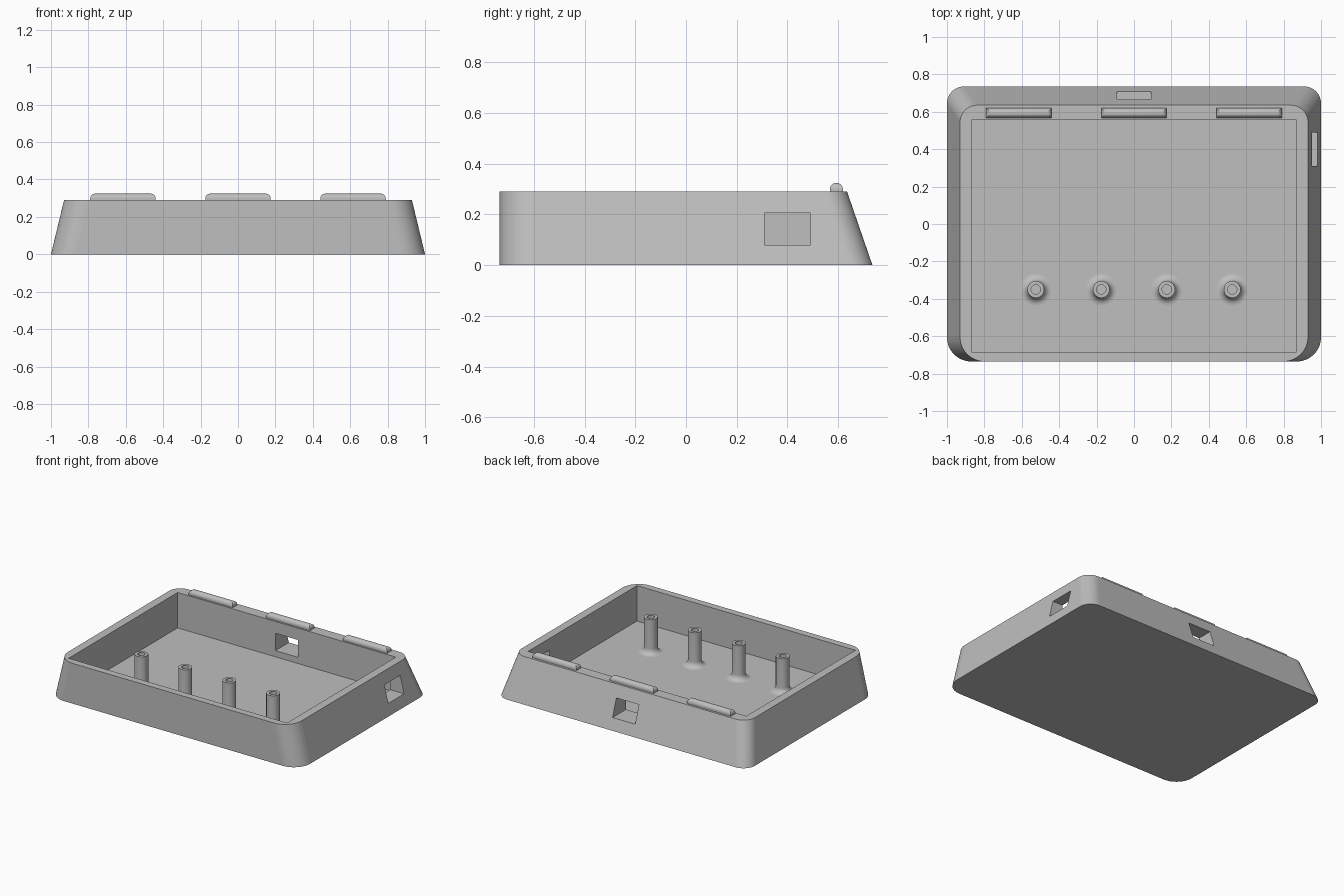
import bpy
import bmesh
from math import sin, cos, pi

cube = bpy.data.objects.get("Cube")
if cube:
    bpy.data.objects.remove(cube, do_unlink=True)

GREY = (0.52, 0.52, 0.52, 1)
grey = bpy.data.materials.new("light grey plastic")
grey.use_nodes = True
grey.diffuse_color = GREY
grey.node_tree.nodes["Principled BSDF"].inputs["Base Color"].default_value = GREY

RIM, FLOOR = 0.29, 0.035


def rounded_rect(x0, x1, y0, y1, front_r, back_r, steps=12):
    """Counter-clockwise outline with separate front and back corner radii."""
    corners = [(x1, y0, -1, 1, front_r, -pi / 2), (x1, y1, -1, -1, back_r, 0),
               (x0, y1, 1, -1, back_r, pi / 2), (x0, y0, 1, 1, front_r, pi)]
    points = []
    for x, y, dx, dy, r, start in corners:
        for i in range(steps + 1):
            a = start + pi / 2 * i / steps
            points.append((x + dx * r + r * cos(a), y + dy * r + r * sin(a)))
    return points


def loft(name, rings, smooth=lambda ring, side: False, caps=True):
    """Skin a stack of closed rings, optionally capping both ends."""
    bm = bmesh.new()
    loops = [[bm.verts.new(p) for p in ring] for ring in rings]
    n = len(loops[0])
    for k, (low, high) in enumerate(zip(loops, loops[1:])):
        for i in range(n):
            j = (i + 1) % n
            face = bm.faces.new((low[i], low[j], high[j], high[i]))
            face.smooth = smooth(k, i)
    if caps:
        bm.faces.new(loops[0][::-1])
        bm.faces.new(loops[-1])
    bmesh.ops.recalc_face_normals(bm, faces=bm.faces[:])
    mesh = bpy.data.meshes.new(name)
    bm.to_mesh(mesh)
    bm.free()
    mesh.materials.append(grey)
    obj = bpy.data.objects.new(name, mesh)
    bpy.context.collection.objects.link(obj)
    return obj


def box(name, x0, x1, y0, y1, z0, z1):
    corners = [(x0, y0), (x1, y0), (x1, y1), (x0, y1)]
    return loft(name, [[(x, y, z) for x, y in corners] for z in (z0, z1)])


def cut(target, cutter):
    cutter.hide_render = True
    mod = target.modifiers.new("cut", "BOOLEAN")
    mod.operation = "DIFFERENCE"
    mod.solver = "EXACT"
    mod.object = cutter
    bpy.context.view_layer.objects.active = target
    bpy.ops.object.modifier_apply(modifier=mod.name)
    bpy.data.objects.remove(cutter, do_unlink=True)


# Tray body: sides and back lean inwards, front is upright
STEPS = 12
bottom = rounded_rect(-1, 1, -0.735, 0.735, 0.13, 0.09, STEPS)
top = rounded_rect(-0.93, 0.93, -0.735, 0.635, 0.13, 0.09, STEPS)
tray = loft("tray_body",
            [[(x, y, 0) for x, y in bottom], [(x, y, RIM) for x, y in top]],
            smooth=lambda k, i: i % (STEPS + 1) != STEPS)

# Square-cornered cavity, then a port in the back wall and one in the left wall
cut(tray, box("cavity_cutter", -0.87, 0.87, -0.685, 0.555, FLOOR, 0.5))
cut(tray, box("back_port_cutter", -0.09, 0.09, 0.5, 0.9, 0.08, 0.205))
cut(tray, box("left_port_cutter", 0.8, 1.1, 0.31, 0.49, 0.08, 0.205))

# Hinge ridges on the back rim: rounded along the length and at the ends
R, HALF, BASE = 0.026, 0.175, 0.008
for name, cx in (("right", -0.615), ("middle", 0), ("left", 0.615)):
    rings = []
    for t in [None] + [pi / 2 * i / 10 for i in range(10)] + [pi / 2 * 0.98]:
        z = RIM - 0.005 if t is None else RIM + BASE + R * sin(t)
        hy = R if t is None else R * cos(t)
        hx = HALF - R + hy
        rings.append([(cx + sx * hx, 0.593 + sy * hy, z)
                      for sx, sy in ((-1, -1), (1, -1), (1, 1), (-1, 1))])
    loft(name + "_rim_ridge", rings, smooth=lambda k, i: k > 0)
    ridge = bpy.context.collection.objects[name + "_rim_ridge"]
    ridge.data.set_sharp_from_angle(angle=pi / 6)

# Hollow screw posts with a flared foot
FOOT, POST, BORE, SIDES = 0.04, 0.045, 0.025, 32
profile = [(POST + FOOT * (1 - sin(a)), FLOOR + FOOT * (1 - cos(a)))
           for a in [pi / 2 * i / 8 for i in range(9)]]
profile += [(POST, 0.285), (BORE, 0.285), (BORE, 0.17)]
for number, px in enumerate((-0.525, -0.175, 0.175, 0.525), 1):
    rings = [[(px + r * cos(2 * pi * i / SIDES), -0.35 + r * sin(2 * pi * i / SIDES), z)
              for i in range(SIDES)] for r, z in profile]
    post = loft("screw_post_%d" % number, rings, smooth=lambda k, i: k != 9)
    post.data.set_sharp_from_angle(angle=pi / 6)
